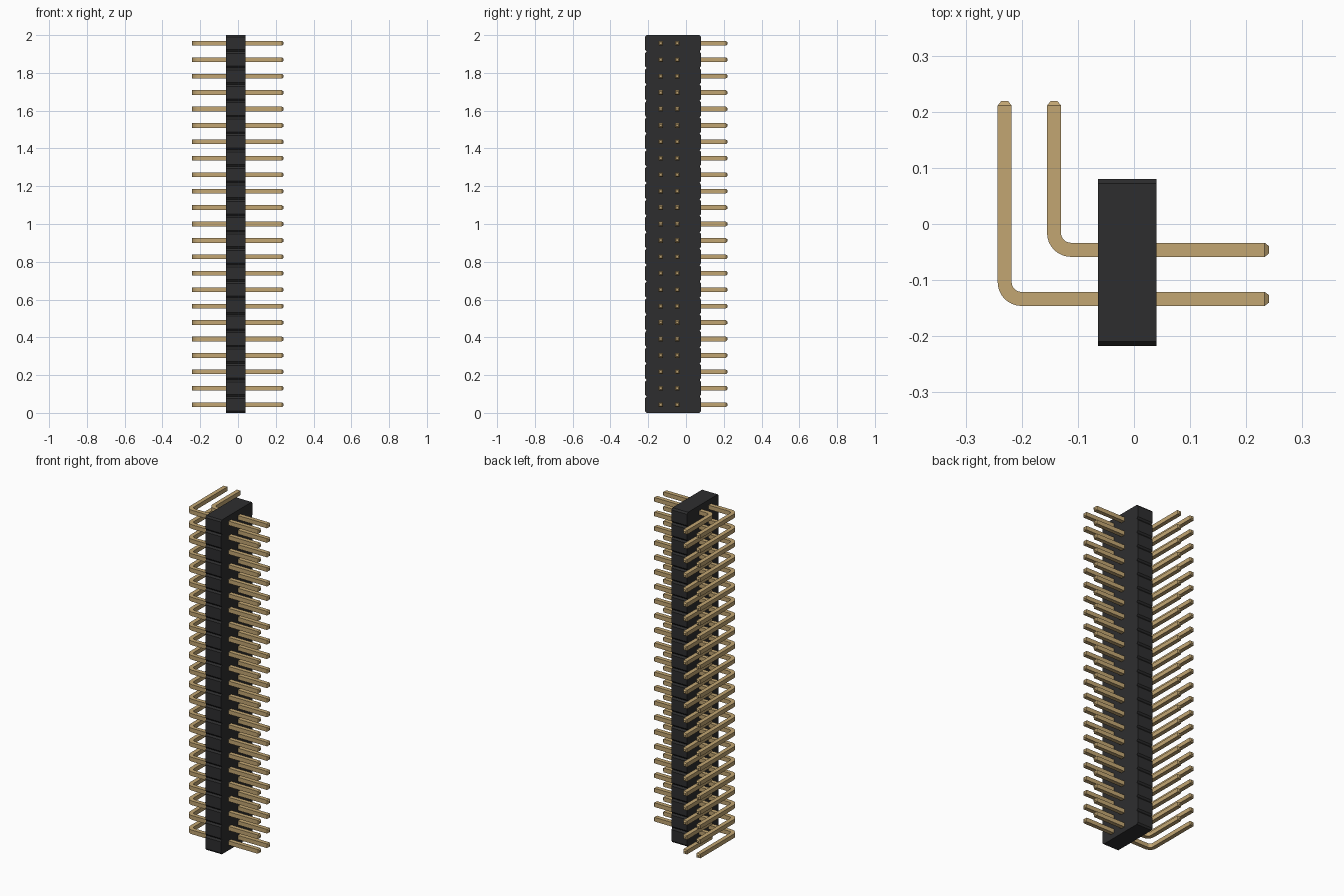
import bpy, bmesh
from math import sin, cos, pi, radians
from mathutils import Vector

if "Cube" in bpy.data.objects:
    bpy.data.objects.remove(bpy.data.objects["Cube"], do_unlink=True)

ROWS = 23
PITCH = 2 / ROWS
HALF = 0.0125       # half the pin thickness
BEND = 0.03         # bend radius along the pin centre
TIP = 0.008         # length of the tapered tips


def material(name, rgb, roughness):
    mat = bpy.data.materials.new(name)
    mat.use_nodes = True
    mat.diffuse_color = (*rgb, 1)
    bsdf = mat.node_tree.nodes["Principled BSDF"]
    bsdf.inputs["Base Color"].default_value = (*rgb, 1)
    bsdf.inputs["Roughness"].default_value = roughness
    return mat


def make_object(name, bm, mat):
    bmesh.ops.recalc_face_normals(bm, faces=bm.faces)
    mesh = bpy.data.meshes.new(name)
    bm.to_mesh(mesh)
    bm.free()
    mesh.materials.append(mat)
    obj = bpy.data.objects.new(name, mesh)
    bpy.context.collection.objects.link(obj)
    return obj


black = material("black plastic", (0.027, 0.027, 0.028), 0.6)
gold = material("gold metal", (0.54, 0.38, 0.17), 0.5)


# Housing: a profile of chamfered blocks, extruded across x
def housing():
    x0, x1, y0, y1 = -0.064, 0.04, -0.217, 0.08
    cut_y, cut_z = 0.008, 0.01

    def side(y, inset):
        points = [(inset, 0)]
        for i in range(ROWS):
            low, high = i * PITCH, (i + 1) * PITCH
            points += [(y, low + cut_z), (y, high - cut_z), (inset, high)]
        return points

    outline = side(y1, y1 - cut_y) + side(y0, y0 + cut_y)[::-1]
    bm = bmesh.new()
    face = bm.faces.new([bm.verts.new((x0, y, z)) for y, z in outline])
    grown = bmesh.ops.extrude_face_region(bm, geom=[face], use_keep_orig=True)
    moved = [v for v in grown["geom"] if isinstance(v, bmesh.types.BMVert)]
    bmesh.ops.translate(bm, verts=moved, vec=(x1 - x0, 0, 0))
    make_object("housing", bm, black)


# Right-angle pins: a square section swept round a bend, one per row
def pin_column(name, leg_x, pin_y):
    end_x, end_y = 0.241, 0.219
    stations = [(end_x, pin_y, 0, 0.5), (end_x - TIP, pin_y, 0, 1)]
    steps = 8
    for i in range(steps + 1):
        a = pi / 2 * i / steps
        stations.append((leg_x + BEND * (1 - sin(a)),
                         pin_y + BEND * (1 - cos(a)), a, 1))
    stations += [(leg_x, end_y - TIP, pi / 2, 1), (leg_x, end_y, pi / 2, 0.5)]

    bm = bmesh.new()
    rings = []
    for x, y, a, scale in stations:
        across = Vector((sin(a), cos(a), 0)) * HALF * scale
        up = Vector((0, 0, HALF * scale))
        centre = Vector((x, y, 0))
        rings.append([bm.verts.new(centre + across * s + up * t)
                      for s, t in ((-1, -1), (1, -1), (1, 1), (-1, 1))])
    for a, b in zip(rings, rings[1:]):
        for k in range(4):
            n = (k + 1) % 4
            bm.faces.new((a[k], a[n], b[n], b[k]))
    bm.faces.new(rings[0])
    bm.faces.new(rings[-1])
    obj = make_object(name, bm, gold)
    obj.location.z = PITCH / 2

    bpy.ops.object.select_all(action="DESELECT")
    obj.select_set(True)
    bpy.context.view_layer.objects.active = obj
    bpy.ops.object.shade_smooth_by_angle(angle=radians(20))
    array = obj.modifiers.new("rows", "ARRAY")
    array.count = ROWS
    array.use_relative_offset = False
    array.use_constant_offset = True
    array.constant_offset_displace = (0, 0, PITCH)


housing()
pin_column("outer_pins", -0.2305, -0.1335)
pin_column("inner_pins", -0.1425, -0.0460)
